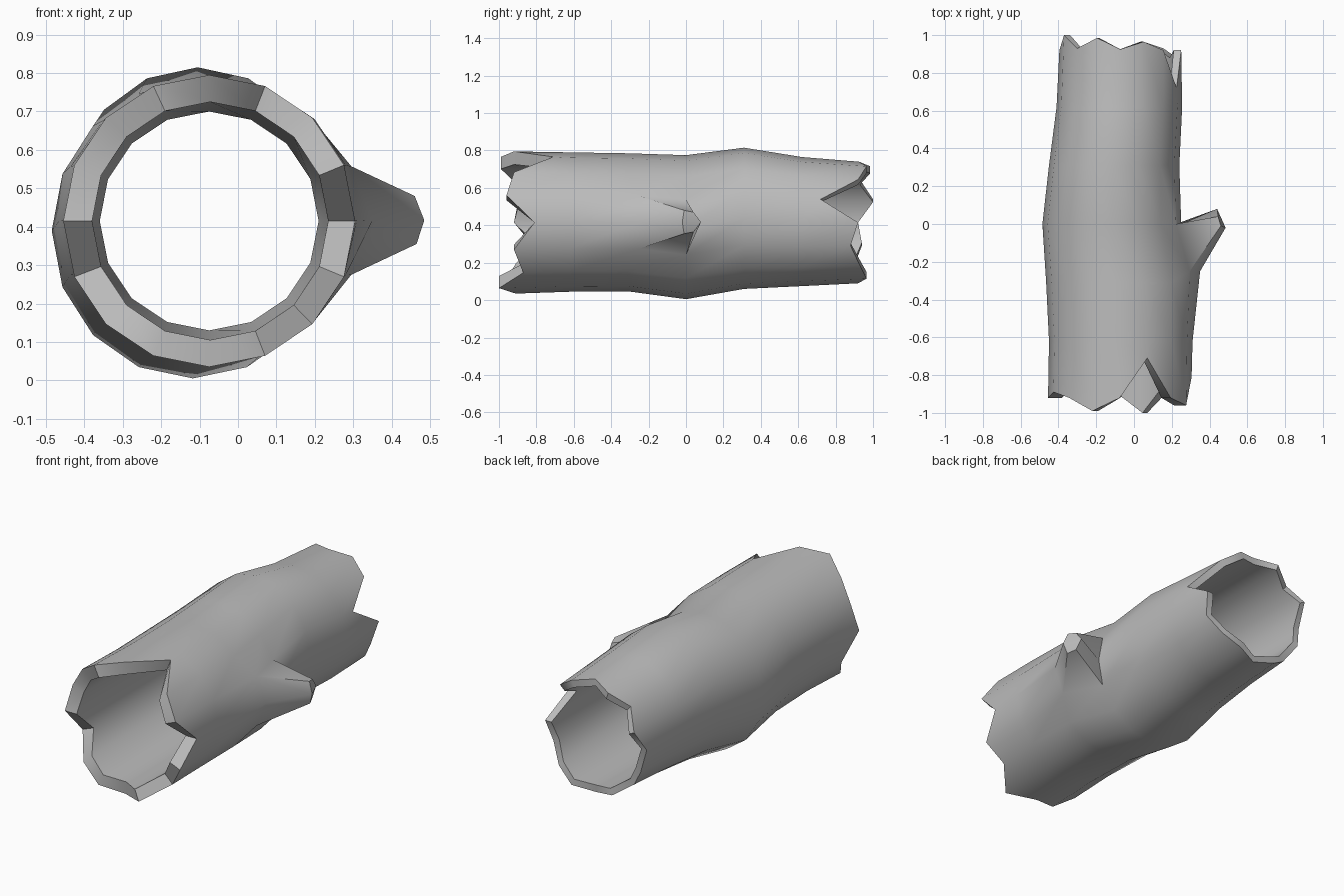
import bpy, bmesh, math

cube = bpy.data.objects.get("Cube")
if cube:
    bpy.data.objects.remove(cube, do_unlink=True)

SIDES = 16

# Bark outline along the log: y, left, right, bottom, top
STATIONS = [
    (-0.93, -0.455, 0.305, 0.035, 0.795),
    (-0.62, -0.45, 0.31, 0.045, 0.79),
    (-0.31, -0.465, 0.31, 0.047, 0.785),
    (0.0, -0.485, 0.25, 0.005, 0.775),
    (0.31, -0.45, 0.24, 0.06, 0.815),
    (0.62, -0.41, 0.255, 0.075, 0.765),
    (0.93, -0.395, 0.25, 0.09, 0.74),
]
# Splintered ends: y for each side, counted from +x over the top
FRONT = [-0.81, -0.96, -0.92, -0.71, -0.92, -0.99, -0.92, -0.89,
         -0.92, -0.80, -0.91, -0.95, -0.91, -1.0, -0.87, -0.92]
BACK = [0.92, 0.72, 0.92, 0.965, 0.925, 0.985, 0.93, 1.0,
        0.92, 0.94, 0.90, 0.95, 0.92, 0.965, 0.93, 0.88]


def ring(bm, ys, left, right, bottom, top):
    """Ellipse of vertices across the log, with its own y for each side."""
    verts = []
    for i in range(SIDES):
        a = math.tau * i / SIDES
        x = (left + right) / 2 + (right - left) / 2 * math.cos(a)
        z = (bottom + top) / 2 + (top - bottom) / 2 * math.sin(a)
        verts.append(bm.verts.new((x, ys[i], z)))
    return verts


def bridge(bm, a, b, skip=()):
    for i in range(SIDES):
        if i not in skip:
            j = (i + 1) % SIDES
            bm.faces.new((a[i], a[j], b[j], b[i]))


bm = bmesh.new()

# Outer bark
outer = []
for k, (y, *box) in enumerate(STATIONS):
    ys = FRONT if k == 0 else BACK if k == len(STATIONS) - 1 else [y] * SIDES
    outer.append(ring(bm, ys, *box))
BRANCH = (SIDES - 1, 0)
for k in range(len(outer) - 1):
    bridge(bm, outer[k], outer[k + 1], BRANCH if k == 2 else ())

# Hollow inside and the two broken rims
inner_front = ring(bm, FRONT, -0.38, 0.235, 0.105, 0.725)
inner_back = ring(bm, BACK, -0.36, 0.21, 0.13, 0.70)
bridge(bm, inner_back, inner_front)
bridge(bm, inner_front, outer[0])
bridge(bm, outer[-1], inner_back)

# Branch stub growing from the open patch on the left side
root_front = [outer[2][i] for i in (1, 0, -1)]
root_back = [outer[3][i] for i in (1, 0, -1)]
root_front[1].co.x, root_front[1].co.y = 0.35, -0.25
for v in (root_front[0], root_front[2]):
    v.co.x, v.co.y = 0.295, -0.25
tip_front = [bm.verts.new(p) for p in
             ((0.46, -0.01, 0.48), (0.485, -0.02, 0.417), (0.465, -0.01, 0.355))]
tip_back = [bm.verts.new(p) for p in
            ((0.445, 0.04, 0.47), (0.44, 0.08, 0.417), (0.445, 0.04, 0.365))]
root = root_front + root_back[::-1]
tip = tip_front + tip_back[::-1]
for i in range(len(root)):
    j = (i + 1) % len(root)
    bm.faces.new((root[i], root[j], tip[j], tip[i]))
for i in range(2):
    bm.faces.new((tip_front[i], tip_front[i + 1], tip_back[i + 1], tip_back[i]))

bmesh.ops.recalc_face_normals(bm, faces=bm.faces)
mesh = bpy.data.meshes.new("hollow_log")
bm.to_mesh(mesh)
bm.free()

# Plain grey material
grey = bpy.data.materials.new("plain_grey")
grey.use_nodes = True
colour = (0.5, 0.5, 0.5, 1)
grey.diffuse_color = colour
grey.node_tree.nodes["Principled BSDF"].inputs["Base Color"].default_value = colour
mesh.materials.append(grey)

log = bpy.data.objects.new("hollow_log", mesh)
bpy.context.collection.objects.link(log)
bpy.ops.object.select_all(action="DESELECT")
log.select_set(True)
bpy.context.view_layer.objects.active = log
bpy.ops.object.shade_smooth_by_angle(angle=math.radians(50))
